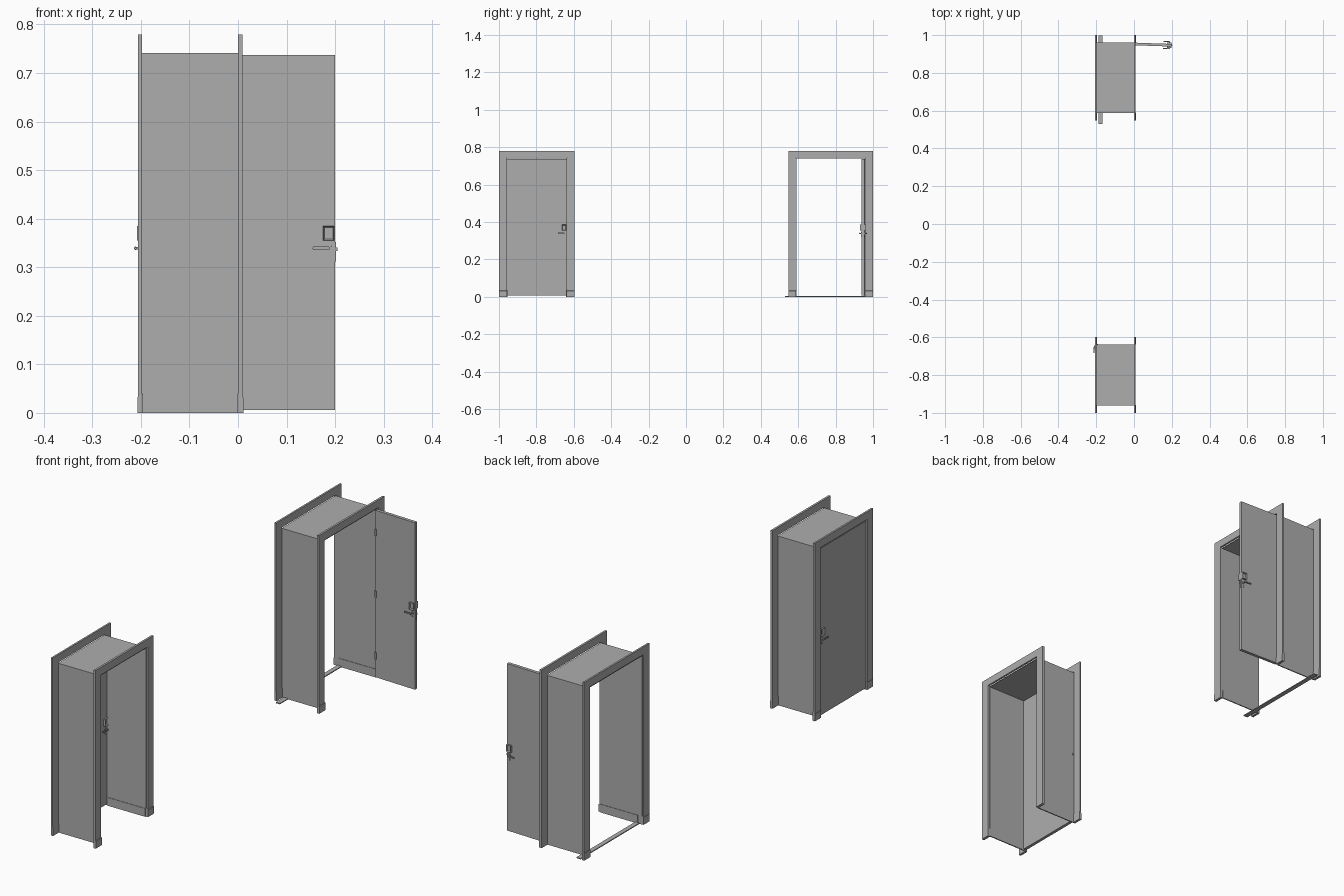
import bpy, bmesh, math
from mathutils import Matrix, Vector

if "Cube" in bpy.data.objects:
    bpy.data.objects.remove(bpy.data.objects["Cube"], do_unlink=True)

grey = bpy.data.materials.new("plain_grey")
grey.use_nodes = True
COLOUR = (0.42, 0.42, 0.42, 1)
grey.diffuse_color = COLOUR
grey.node_tree.nodes["Principled BSDF"].inputs["Base Color"].default_value = COLOUR


def finish(bm, name, place=Matrix()):
    bmesh.ops.recalc_face_normals(bm, faces=bm.faces)
    mesh = bpy.data.meshes.new(name)
    bm.to_mesh(mesh)
    bm.free()
    mesh.materials.append(grey)
    ob = bpy.data.objects.new(name, mesh)
    ob.matrix_world = place
    bpy.context.collection.objects.link(ob)
    return ob


def box(name, x, y, z, place=Matrix(), bevel=0):
    """Box from (low, high) pairs."""
    bm = bmesh.new()
    size = [b - a for a, b in (x, y, z)]
    mid = [(a + b) / 2 for a, b in (x, y, z)]
    bmesh.ops.create_cube(bm, size=1, matrix=Matrix.Translation(mid) @ Matrix.Diagonal((*size, 1)))
    if bevel:
        bmesh.ops.bevel(bm, geom=bm.edges[:], offset=bevel, segments=2, affect='EDGES')
    return finish(bm, name, place)


def rod(name, x, z, y, radius, place):
    """Cylinder along y."""
    bm = bmesh.new()
    m = Matrix.Translation((x, sum(y) / 2, z)) @ Matrix.Rotation(math.pi / 2, 4, 'X')
    bmesh.ops.create_cone(bm, cap_ends=True, segments=16, radius1=radius, radius2=radius,
                          depth=abs(y[1] - y[0]), matrix=m)
    return finish(bm, name, place)


def arch(name, x, inner, outer, top_in, top_out):
    """Upside-down U outline in the y-z plane, extruded along x."""
    outline = [(outer[0], 0), (outer[0], top_out), (outer[1], top_out), (outer[1], 0),
               (inner[1], 0), (inner[1], top_in), (inner[0], top_in), (inner[0], 0)]
    bm = bmesh.new()
    face = bm.faces.new([bm.verts.new((x[0], y, z)) for y, z in outline])
    new = bmesh.ops.extrude_face_region(bm, geom=[face])["geom"]
    bmesh.ops.translate(bm, vec=(x[1] - x[0], 0, 0),
                        verts=[v for v in new if isinstance(v, bmesh.types.BMVert)])
    return finish(bm, name)


def plinth(name, x, y, outward):
    """Casing foot whose top slopes back to the wall."""
    ob = box(name, x, y, (0, 0.04))
    for v in ob.data.vertices:
        if v.co.z > 0.03 and (v.co.x - sum(x) / 2) * outward > 0:
            v.co.z = 0.032
    return ob


def frame(tag, y0, y1, out0, out1):
    """Wall lining with a casing on either face."""
    arch(tag + "_lining", (-0.2, 0.002), (y0 + 0.003, y1 - 0.003), (y0, y1), 0.738, 0.741)
    for side, x, outward in (("outer", (-0.206, -0.198), -1), ("inner", (0.0, 0.009), 1)):
        arch(f"{tag}_{side}_casing", x, (y0, y1), (out0, out1), 0.745, 0.779)
        foot = (x[0] - 0.001, x[1] + 0.002)
        plinth(f"{tag}_{side}_plinth_right", foot, (out0, y0 + 0.002), outward)
        plinth(f"{tag}_{side}_plinth_left", foot, (y1 - 0.002, out1), outward)
    # low skirting on the inside of the passage
    box(tag + "_skirting_right", (-0.18, 0), (y0 + 0.002, y0 + 0.005), (0, 0.036))
    box(tag + "_skirting_left", (-0.18, 0), (y1 - 0.005, y1 - 0.002), (0, 0.036))


def escutcheon(name, x, z, s, half, place):
    """Square frame with a recessed middle."""
    bm = bmesh.new()
    m = Matrix.Translation((x, s * (half + 0.004), z)) @ Matrix.Diagonal((0.023, 0.008, 0.03, 1))
    bmesh.ops.create_cube(bm, size=1, matrix=m)
    bm.normal_update()
    front = [f for f in bm.faces if f.normal.y * s > 0.9]
    bmesh.ops.inset_region(bm, faces=front, thickness=0.004)
    bmesh.ops.translate(bm, verts=front[0].verts[:], vec=Vector((0, -s * 0.006, 0)))
    finish(bm, name, place)


def door(tag, width, place):
    """Leaf hinged at the local origin, reaching along +x."""
    half = 0.007
    box(tag + "_leaf", (0, width), (-half, half), (0.006, 0.737), place)
    box(tag + "_lock_plate", (width - 0.001, width + 0.002), (-0.004, 0.004), (0.312, 0.352), place)
    box(tag + "_latch", (width, width + 0.005), (-0.002, 0.002), (0.333, 0.341), place)
    for s, side in ((-1, "front"), (1, "rear")):
        lab = f"{tag}_{side}_"
        hx = width - 0.013
        escutcheon(lab + "escutcheon", hx, 0.37, s, half, place)
        rod(lab + "handle_rose", hx, 0.339, (s * half, s * (half + 0.003)), 0.007, place)
        rod(lab + "handle_neck", hx, 0.339, (s * half, s * (half + 0.013)), 0.003, place)
        near, far = sorted((s * (half + 0.009), s * (half + 0.014)))
        box(lab + "handle_lever", (hx - 0.033, hx + 0.003), (near, far), (0.3355, 0.3425), place, 0.0015)
        rod(lab + "keyhole", hx, 0.324, (s * half, s * (half + 0.003)), 0.003, place)
        near, far = sorted((s * half, s * (half + 0.002)))
        box(lab + "keyhole_slot", (hx - 0.0015, hx + 0.0015), (near, far), (0.316, 0.323), place)


# frame with its door swung open
frame("open_frame", 0.587, 0.96, 0.547, 1.0)
door("open_door", 0.195, Matrix.Translation((0.005, 0.953, 0)) @ Matrix.Rotation(math.radians(-2), 4, 'Z'))
box("open_frame_threshold", (-0.188, -0.168), (0.53, 0.998), (0, 0.004))
for i, z in enumerate((0.1, 0.37, 0.64)):
    box(f"open_door_hinge_{i + 1}", (0.001, 0.008), (0.943, 0.947), (z - 0.015, z + 0.015))

# frame with its door shut
frame("closed_frame", -0.96, -0.637, -1.0, -0.597)
door("closed_door", 0.318, Matrix.Translation((-0.193, -0.9575, 0)) @ Matrix.Rotation(math.pi / 2, 4, 'Z'))
